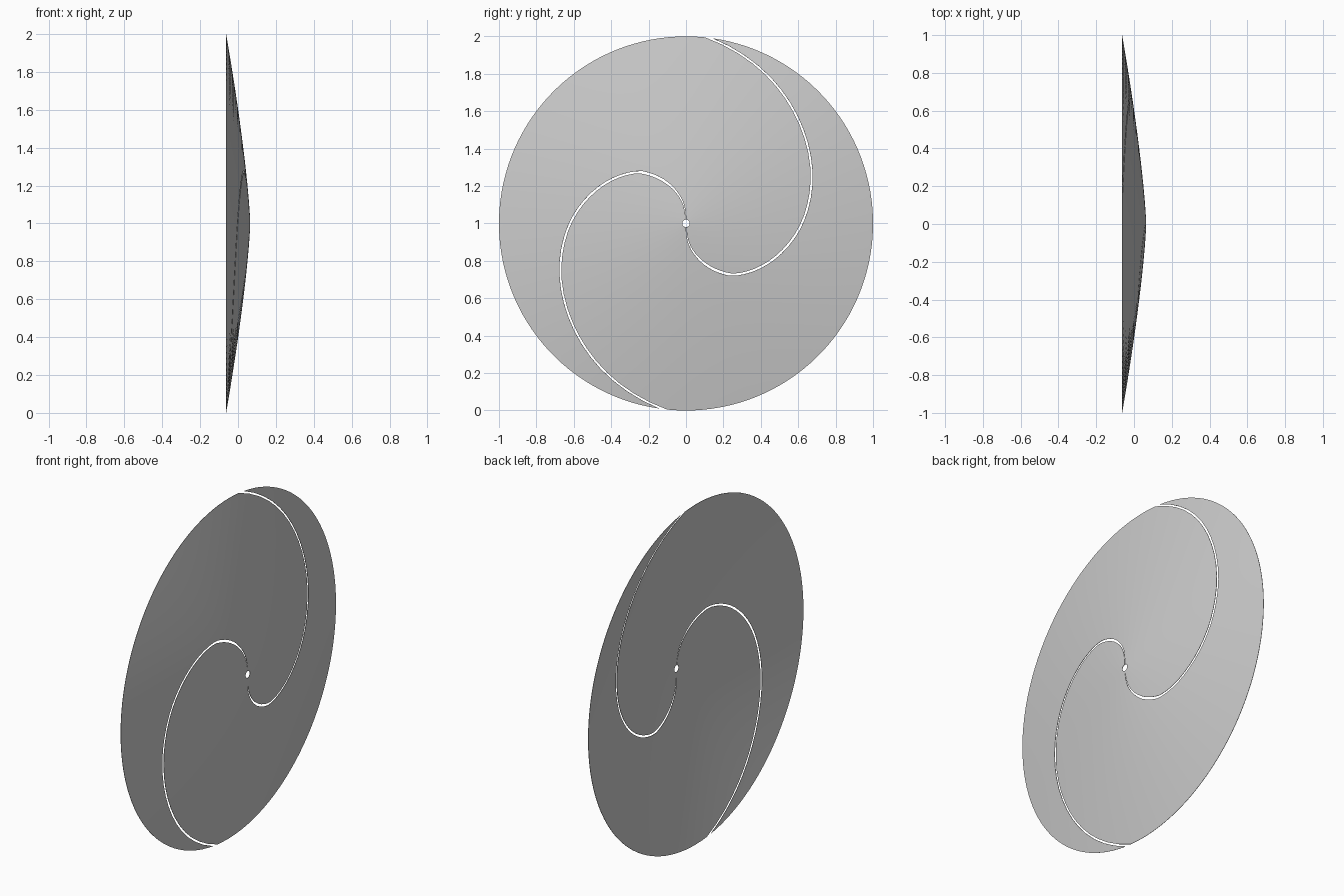
import bpy, bmesh, math

if "Cube" in bpy.data.objects:
    bpy.data.objects.remove(bpy.data.objects["Cube"])

# Spiral slot: radius -> sweep angle in degrees
SPIRAL = [(0, 0), (0.1, 7), (0.2, 20), (0.37, 42), (0.62, 90),
          (0.72, 111), (0.814, 132), (0.912, 153), (1.0, 173)]
RINGS, SPOKES = 40, 64
HOLE, RIM, DEPTH = 0.02, 1.0, 0.127


def sweep(r):
    for (r0, a0), (r1, a1) in zip(SPIRAL, SPIRAL[1:]):
        if r <= r1 + 1e-6:
            return math.radians(a0 + (a1 - a0) * (r - r0) / (r1 - r0))


def half_gap(r):
    # angular half width of the slot, narrowing toward the hub
    slope = 3.6 * r
    width = 0.011 * min(1, r / 0.25)
    return width / 2 * math.sqrt(1 + slope ** 2) / r


def blade(name, turn):
    bm = bmesh.new()
    grid = []
    for i in range(RINGS + 1):
        r = HOLE + (RIM - HOLE) * i / RINGS
        gap = half_gap(r)
        x = DEPTH / 2 - DEPTH * r ** 1.35
        row = []
        for j in range(SPOKES + 1):
            a = (turn - math.pi / 2 + sweep(r) + gap
                 + (math.pi - 2 * gap) * j / SPOKES)
            row.append(bm.verts.new((x, r * math.cos(a), 1 + r * math.sin(a))))
        grid.append(row)
    for a, b in zip(grid, grid[1:]):
        for j in range(SPOKES):
            bm.faces.new((a[j], b[j], b[j + 1], a[j + 1]))
    mesh = bpy.data.meshes.new(name)
    bm.to_mesh(mesh)
    bm.free()
    ob = bpy.data.objects.new(name, mesh)
    bpy.context.collection.objects.link(ob)
    # thin sheet
    mod = ob.modifiers.new("thickness", 'SOLIDIFY')
    mod.thickness = 0.002
    mod.offset = 0
    bpy.ops.object.select_all(action='DESELECT')
    ob.select_set(True)
    bpy.context.view_layer.objects.active = ob
    bpy.ops.object.modifier_apply(modifier=mod.name)
    bpy.ops.object.shade_smooth_by_angle(angle=math.radians(30))


# Two interlocking spiral halves of the shallow dish
blade("spiral_blade_a", 0)
blade("spiral_blade_b", math.pi)
